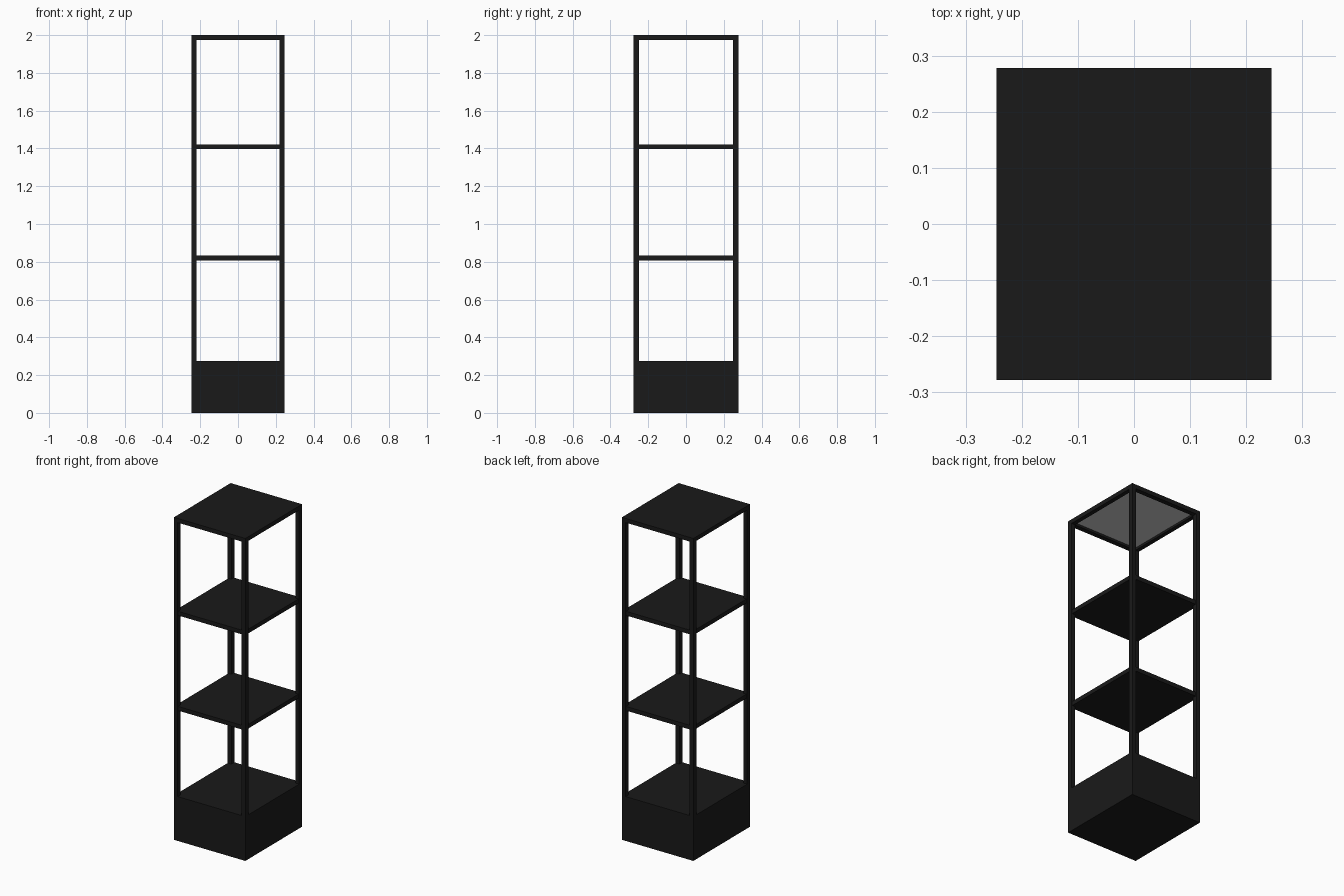
import bpy

if "Cube" in bpy.data.objects:
    bpy.data.objects.remove(bpy.data.objects["Cube"])

W, D, H = 0.49, 0.556, 2.0      # overall size
PX, PY = 0.026, 0.029           # post section
BASE_H = 0.275
RAIL = 0.026

black = bpy.data.materials.new("black_lacquer")
black.diffuse_color = (0.01, 0.01, 0.01, 1)
black.use_nodes = True
black.node_tree.nodes["Principled BSDF"].inputs["Base Color"].default_value = black.diffuse_color


def box(name, x, y, z, mat=black):
    """Box from (min, max) ranges."""
    bpy.ops.mesh.primitive_cube_add(
        size=1, location=[(a + b) / 2 for a, b in (x, y, z)])
    ob = bpy.context.object
    ob.name = name
    ob.scale = [b - a for a, b in (x, y, z)]
    bpy.ops.object.transform_apply(location=False, rotation=False, scale=True)
    if mat:
        ob.data.materials.append(mat)
    return ob


hx, hy = W / 2, D / 2

# Solid plinth
box("base_cabinet", (-hx, hx), (-hy, hy), (0, BASE_H))

# Four corner posts
for sx, side in ((-1, "left"), (1, "right")):
    for sy, end in ((-1, "front"), (1, "back")):
        cx, cy = sx * (hx - PX / 2), sy * (hy - PY / 2)
        box(f"{end}_{side}_post", (cx - PX / 2, cx + PX / 2),
            (cy - PY / 2, cy + PY / 2), (BASE_H, H - RAIL))

# Shelves, set back very slightly from the post faces
g = 0.005
for name, z in (("lower_shelf", 0.806), ("upper_shelf", 1.396)):
    box(name, (-hx + g, hx - g), (-hy + g, hy - g), (z, z + RAIL))

# Top frame rails
z = (H - RAIL, H - 0.005)
for s, name in ((-1, "front"), (1, "back")):
    c = s * (hy - PY / 2)
    box(f"top_{name}_rail", (-hx, hx), (c - PY / 2, c + PY / 2), z)
for s, name in ((-1, "left"), (1, "right")):
    c = s * (hx - PX / 2)
    box(f"top_{name}_rail", (c - PX / 2, c + PX / 2), (-hy + PY, hy - PY), z)

# Lid and the pale panel under it
box("top_lid", (-hx, hx), (-hy, hy), (H - 0.005, H))
box("ceiling_panel", (-hx + PX, hx - PX), (-hy + PY, hy - PY),
    (H - 0.012, H - 0.005), None)
